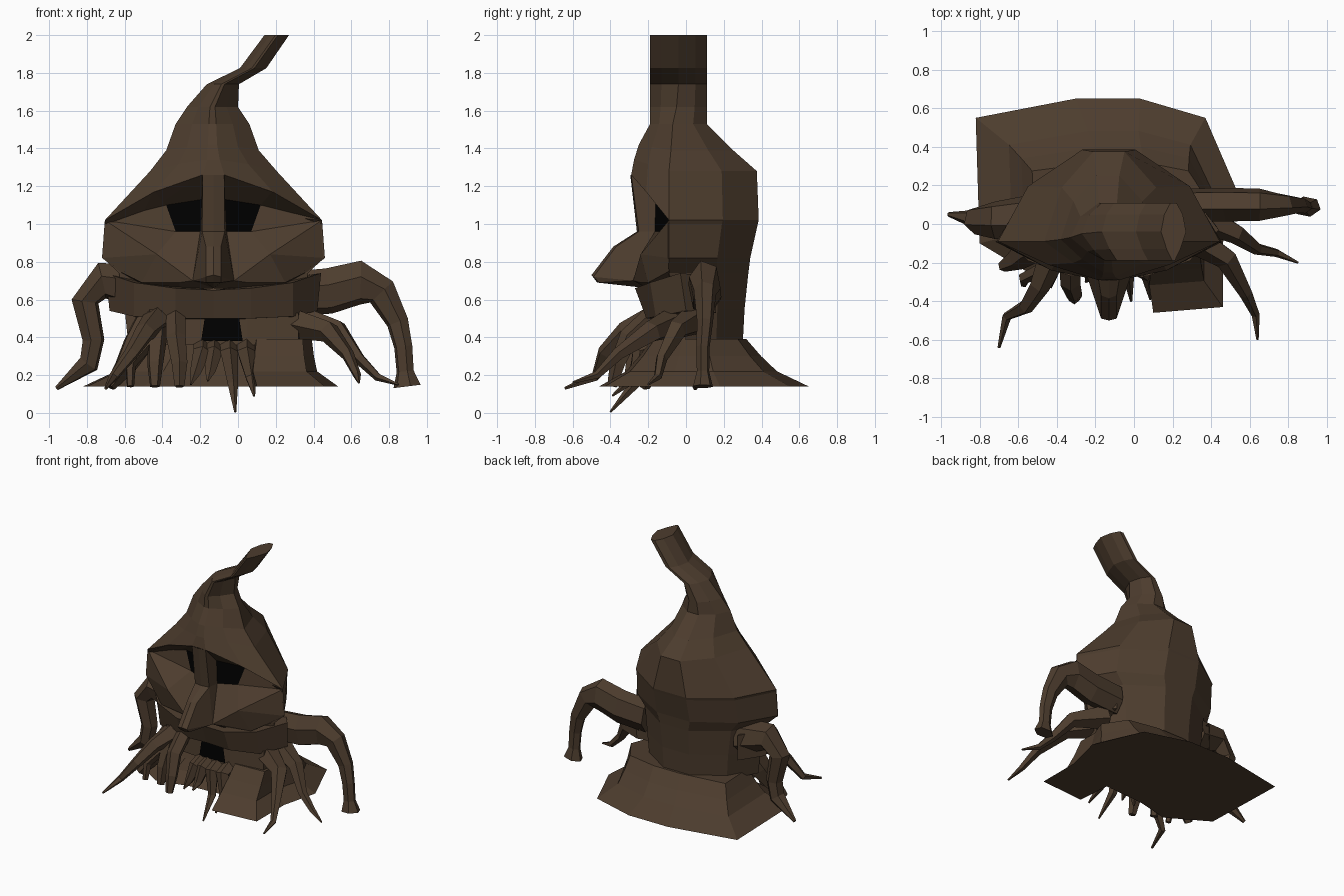
import bpy, bmesh, math
from mathutils import Vector

AXIS = -0.13  # the body's own centre line in x

cube = bpy.data.objects.get("Cube")
if cube:
    bpy.data.objects.remove(cube)


def material(name, colour):
    mat = bpy.data.materials.new(name)
    mat.use_nodes = True
    mat.diffuse_color = colour
    bsdf = next(n for n in mat.node_tree.nodes if n.type == 'BSDF_PRINCIPLED')
    bsdf.inputs["Base Color"].default_value = colour
    bsdf.inputs["Roughness"].default_value = 0.9
    return mat


BARK = material("bark brown", (0.074, 0.046, 0.027, 1))
HOLLOW = material("hollow black", (0, 0, 0, 1))


def finish(name, bm, mat):
    bmesh.ops.recalc_face_normals(bm, faces=bm.faces)
    mesh = bpy.data.meshes.new(name)
    bm.to_mesh(mesh)
    bm.free()
    obj = bpy.data.objects.new(name, mesh)
    mesh.materials.append(mat)
    bpy.context.collection.objects.link(obj)
    return obj


def loft(name, rings, mat=BARK):
    """Skin closed rings of equal length and cap both ends."""
    bm = bmesh.new()
    loops = [[bm.verts.new(p) for p in ring] for ring in rings]
    for low, high in zip(loops, loops[1:]):
        for i in range(len(low)):
            j = (i + 1) % len(low)
            bm.faces.new((low[i], low[j], high[j], high[i]))
    bm.faces.new(loops[0])
    bm.faces.new(loops[-1])
    return finish(name, bm, mat)


def tube(name, points, sides=6, depth=1):
    """Tapered limb through (x, y, z, radius) points, depth scales it in y."""
    centres = [Vector(p[:3]) for p in points]
    rings, last, across = [], None, None
    for i, (c, p) in enumerate(zip(centres, points)):
        ahead = centres[min(i + 1, len(points) - 1)] - centres[max(i - 1, 0)]
        ahead.normalize()
        if last is None:
            across = ahead.orthogonal().normalized()
        else:
            across = last.rotation_difference(ahead) @ across
        last, other = ahead, ahead.cross(across)
        turns = [math.tau * k / sides for k in range(sides)]
        spokes = [p[3] * (across * math.cos(t) + other * math.sin(t)) for t in turns]
        rings.append([c + s * Vector((1, depth, 1)) for s in spokes])
    return loft(name, rings)


def patch(name, points, faces, mat=BARK, centre=AXIS):
    """Half of a symmetric surface from named points, mirrored on its centre."""
    bm = bmesh.new()
    verts = {k: bm.verts.new(p) for k, p in points.items()}
    for face in faces:
        bm.faces.new([verts[k] for k in face.split()])
    loose = [v for v in bm.verts if not v.link_faces]
    bmesh.ops.delete(bm, geom=loose, context='VERTS')
    obj = finish(name, bm, mat)
    obj.location.x = centre
    obj.modifiers.new("mirror", 'MIRROR')
    return obj


# Trunk: rings of height, centre x, half width, back y, side y, front y, brow lift
def trunk_ring(z, cx, w, back, side, front, lift):
    half = [(0.24, back, 0), (0.73, side + (back - side) * 0.6, 0), (1, side, 0),
            (0.55, side + (front - side) * 0.6, lift * 0.62), (0.1, front, lift)]
    ring = [(cx + w * u, y, z + d) for u, y, d in half]
    return ring + [(cx - w * u, y, z + d) for u, y, d in reversed(half)]


trunk = [
    (2.0, 0.205, 0.065, 0.11, -0.04, -0.19, 0),
    (1.825, 0.08, 0.07, 0.11, -0.04, -0.19, 0),
    (1.74, -0.08, 0.085, 0.11, -0.04, -0.19, 0),
    (1.62, -0.135, 0.135, 0.11, -0.05, -0.19, 0),
    (1.53, -0.135, 0.195, 0.11, -0.07, -0.19, 0),
    (1.39, -0.135, 0.245, 0.25, -0.08, -0.25, 0.03),
    (1.28, AXIS, 0.335, 0.375, -0.09, -0.275, 0.06),
    (1.02, AXIS, 0.575, 0.385, -0.09, -0.29, 0.24),
    (1.0, AXIS, 0.57, 0.38, -0.095, -0.07, 0.14),
    (0.82, AXIS, 0.585, 0.34, -0.095, -0.09, 0),
    (0.74, AXIS, 0.5, 0.33, -0.09, -0.09, 0),
    (0.55, AXIS, 0.47, 0.31, -0.05, -0.12, 0),
    (0.36, AXIS, 0.45, 0.30, -0.05, -0.14, 0)]
loft("trunk", [trunk_ring(*r) for r in trunk])

# Flared stump base with a block of root at the front
outline = [(-0.82, 0.55), (-0.3, 0.65), (0.03, 0.65), (0.37, 0.55), (0.53, 0.18),
           (0.46, -0.1), (0.46, -0.43), (0.1, -0.46), (0.08, -0.2), (-0.25, -0.22),
           (-0.5, -0.28), (-0.8, -0.1)]


def base_ring(z, kx, ky, shift=0.0):
    return [(x * kx + shift, 0.05 + (y - 0.05) * ky, z) for x, y in outline]


loft("stump_base", [base_ring(0.14, 1, 1), base_ring(0.22, 0.79, 0.72),
                    base_ring(0.30, 0.73, 0.58, 0.015),
                    base_ring(0.39, 0.68, 0.45, 0.03)])

# Rough front wall below the mouth, either side of the hollow
wall = [(z, [(-0.5, y + 0.03), (-0.2, y), (0.05, y), (0.32, y + 0.03), (0.34, 0), (-0.54, 0)])
        for z, y in ((0.36, -0.18), (0.53, -0.17))]
loft("chin_wall", [[(x, y, z) for x, y in ring] for z, ring in wall])

# Face: points as distance from the axis, y, z
face = {
    "brow_c": (0, -0.295, 1.26), "brow": (0.057, -0.29, 1.26),
    "brow_mid": (0.31, -0.21, 1.17), "brow_out": (0.575, -0.09, 1.02),
    "lid_in": (0.06, -0.16, 1.13), "lid_out": (0.25, -0.085, 1.10),
    "eye_in": (0.07, -0.165, 0.96), "eye_out": (0.2, -0.1, 0.96),
    "bridge_c": (0, -0.26, 0.96), "bridge": (0.06, -0.25, 0.96),
    "hump_c": (0, -0.385, 0.88), "hump": (0.04, -0.37, 0.88),
    "tip_c": (0, -0.5, 0.73), "tip": (0.04, -0.49, 0.72),
    "under_c": (0, -0.47, 0.69), "under": (0.04, -0.46, 0.69),
    "wing": (0.11, -0.28, 0.70), "root_c": (0, -0.2, 0.66),
    "cheek": (0.3, -0.24, 0.84), "cheek_out": (0.59, -0.09, 0.82),
    "jaw_out": (0.5, -0.09, 0.75), "jaw": (0.38, -0.2, 0.69),
    "gum": (0.18, -0.24, 0.69), "gum_low": (0.18, -0.19, 0.65),
    "back_jaw": (0.36, -0.07, 0.67)}
patch("face", face, [
    "brow brow_mid lid_out lid_in", "brow_mid brow_out lid_out",
    "brow brow_c bridge_c bridge", "brow bridge eye_in lid_in",
    "lid_out brow_out eye_out", "brow_out cheek eye_out",
    "brow_out cheek_out cheek", "cheek_out jaw_out jaw cheek",
    "eye_in eye_out cheek wing", "cheek jaw gum wing", "jaw jaw_out back_jaw",
    "jaw back_jaw gum_low gum", "wing gum gum_low root_c"])
patch("nose", face, [
    "bridge bridge_c hump_c hump", "hump hump_c tip_c tip", "bridge hump wing",
    "hump tip wing", "bridge wing eye_in", "tip tip_c under_c under",
    "tip under wing", "under under_c root_c wing"])
patch("eye_hollows", face, ["lid_in lid_out eye_out eye_in"], HOLLOW)

# Lower lip: a thick band wrapping round to the sides
lip = {
    "top_c": (0, -0.25, 0.65), "top_in": (0.2, -0.27, 0.66),
    "top_mid": (0.42, -0.19, 0.69), "top_out": (0.57, -0.03, 0.74),
    "low_c": (0, -0.2, 0.5), "low_in": (0.2, -0.21, 0.5),
    "low_mid": (0.42, -0.16, 0.51), "low_out": (0.55, 0.0, 0.54),
    "in_c": (0, -0.06, 0.65), "in_mid": (0.38, -0.04, 0.7),
    "chin_c": (0, -0.08, 0.49), "chin_mid": (0.38, -0.02, 0.49),
    "end_top": (0.42, 0.16, 0.72), "end_low": (0.42, 0.16, 0.53)}
patch("lower_lip", lip, [
    "top_c top_in low_in low_c", "top_in top_mid low_mid low_in",
    "top_mid top_out low_out low_mid", "top_out end_top end_low low_out",
    "in_c in_mid top_mid top_in top_c", "in_mid end_top top_out top_mid",
    "low_c low_in low_mid chin_mid chin_c", "low_mid low_out end_low chin_mid"])

# Dark opening below the lip
hole = {"a": (0, -0.19, 0.38), "b": (0.11, -0.19, 0.38),
        "c": (0.09, -0.19, 0.51), "d": (0, -0.19, 0.51)}
patch("lower_hollow", hole, ["a b c d"], HOLLOW, -0.085)

# Big hooked limbs
tube("left_arm", [(0.25, 0.1, 0.63, 0.12), (0.48, 0.1, 0.645, 0.125),
                  (0.65, 0.1, 0.69, 0.12), (0.76, 0.1, 0.64, 0.085),
                  (0.845, 0.1, 0.48, 0.06), (0.875, 0.09, 0.35, 0.05),
                  (0.885, 0.09, 0.22, 0.047), (0.895, 0.09, 0.14, 0.075)], depth=0.72)
tube("right_arm", [(-0.5, 0.03, 0.66, 0.13), (-0.72, 0.02, 0.7, 0.1),
                   (-0.81, 0.02, 0.59, 0.075), (-0.765, 0.02, 0.385, 0.06),
                   (-0.79, 0.02, 0.26, 0.058), (-0.96, 0.05, 0.13, 0.012)])

# Side roots that reach out and forward
tube("left_root_front", [(0.32, -0.08, 0.47, 0.08), (0.48, -0.18, 0.43, 0.06),
                         (0.58, -0.36, 0.31, 0.035), (0.63, -0.47, 0.2, 0.022),
                         (0.64, -0.6, 0.16, 0.006)], 5)
tube("left_root_side", [(0.3, 0.06, 0.5, 0.09), (0.53, -0.05, 0.44, 0.055),
                        (0.64, -0.13, 0.29, 0.032), (0.74, -0.15, 0.19, 0.022),
                        (0.85, -0.2, 0.15, 0.006)], 5)
tube("right_root_front", [(-0.42, -0.15, 0.5, 0.08), (-0.49, -0.32, 0.43, 0.055),
                          (-0.56, -0.43, 0.32, 0.04), (-0.66, -0.48, 0.19, 0.025),
                          (-0.7, -0.64, 0.13, 0.008)], 5)
tube("right_root_side", [(-0.45, -0.08, 0.5, 0.1), (-0.54, -0.13, 0.36, 0.08),
                         (-0.6, -0.18, 0.25, 0.06), (-0.68, -0.22, 0.14, 0.03)], 5)

# Front roots propping the lip: start x, foot x, foot y, thickness
props = [(-0.33, -0.31, -0.36, 0.055), (-0.43, -0.44, -0.28, 0.055),
         (-0.45, -0.57, -0.28, 0.04)]
for i, (x, foot, y, r) in enumerate(props):
    tube(f"prop_root_{i + 1}", [(x, -0.16, 0.53, r), (x, y + 0.06, 0.4, r),
                                (foot, y, 0.26, r * 0.8), (foot, y - 0.03, 0.14, r / 2)], 5)

# Hanging tendrils below the mouth: start x, tip x, tip y, tip z
tendrils = [(-0.05, -0.015, -0.4, 0.005), (0.04, 0.085, -0.39, 0.09),
            (-0.13, -0.16, -0.32, 0.17), (-0.19, -0.25, -0.3, 0.15)]
for i, (x, tip, y, z) in enumerate(tendrils):
    bend = x + (tip - x) * 0.6
    tube(f"tendril_{i + 1}", [(x, -0.15, 0.35, 0.05), (x, -0.24, 0.32, 0.05),
                              (bend, -0.27, z * 0.4 + 0.15, 0.03), (tip, y, z, 0.006)], 5)
